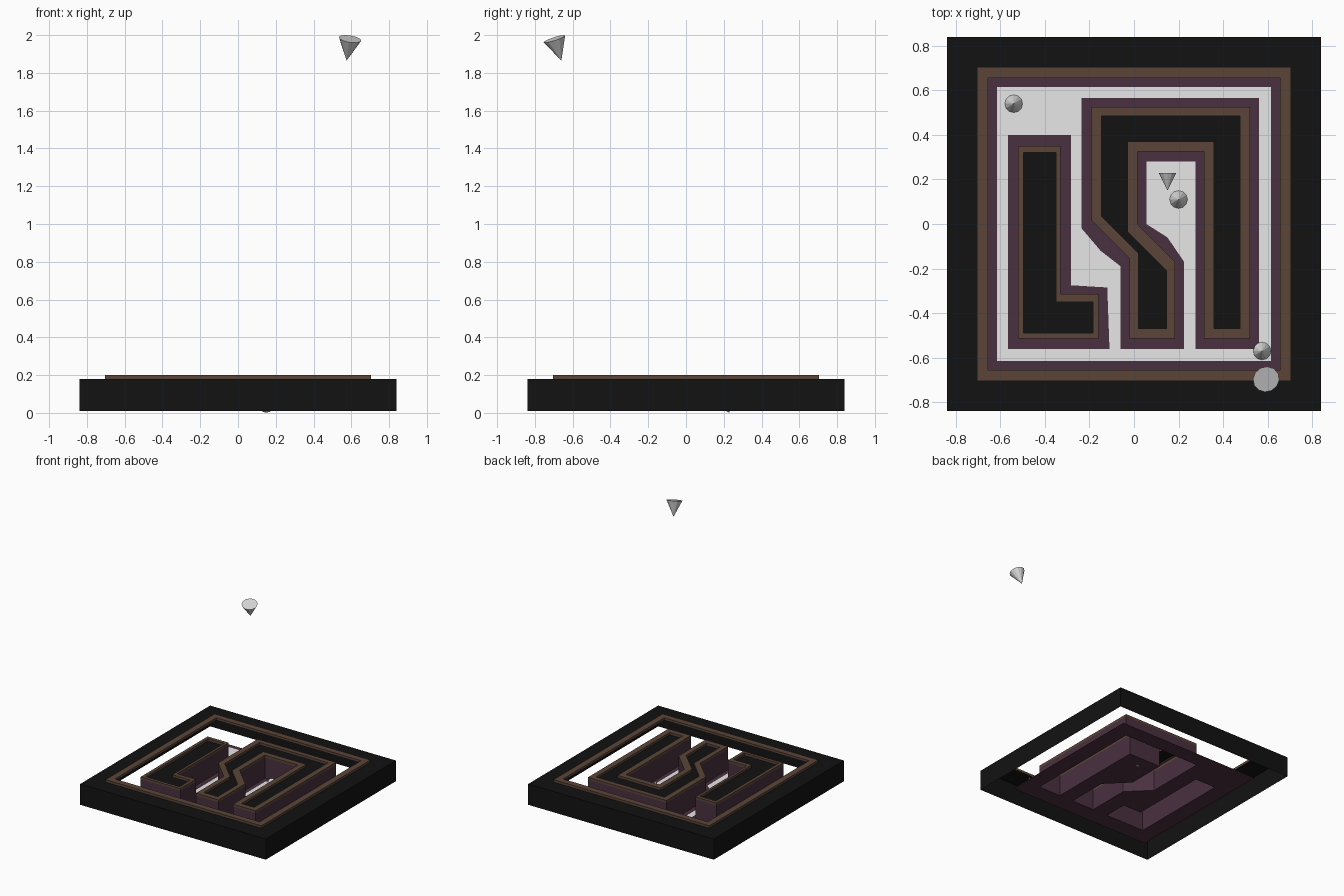
import bpy, bmesh, math
from mathutils import Vector

if "Cube" in bpy.data.objects:
    bpy.data.objects.remove(bpy.data.objects["Cube"])


def material(name, rgb):
    m = bpy.data.materials.new(name)
    m.diffuse_color = (*rgb, 1)
    m.use_nodes = True
    m.node_tree.nodes["Principled BSDF"].inputs["Base Color"].default_value = m.diffuse_color
    return m


BLACK = material("black", (0.006, 0.006, 0.006))
BROWN = material("brown", (0.105, 0.060, 0.040))
PURPLE = material("dark purple", (0.068, 0.030, 0.050))
WHITE = material("white", (1, 1, 1))
GREY = material("light grey", (0.68, 0.68, 0.68))

FLOOR, PATH, TOP, TRIM = 0.01, 0.014, 0.18, 0.20


def finish(name, bm, mat):
    bmesh.ops.recalc_face_normals(bm, faces=bm.faces)
    mesh = bpy.data.meshes.new(name)
    bm.to_mesh(mesh)
    bm.free()
    mesh.materials.append(mat)
    ob = bpy.data.objects.new(name, mesh)
    bpy.context.collection.objects.link(ob)
    return ob


def loop(bm, pts, z):
    return [bm.verts.new((x, y, z)) for x, y in pts]


def bridge(bm, a, b):
    for i in range(len(a)):
        j = (i + 1) % len(a)
        bm.faces.new((a[i], a[j], b[j], b[i]))


def square(r):
    return [(-r, r), (-r, -r), (r, -r), (r, r)]


def strips(name, mat, *rings):
    """Join successive (outline, height) rings with quads."""
    bm = bmesh.new()
    loops = [loop(bm, p, z) for p, z in rings]
    for a, b in zip(loops, loops[1:]):
        bridge(bm, a, b)
    return finish(name, bm, mat)


def sheet(name, mat, z, outer, holes=()):
    """Flat sheet, with holes, facing up."""
    bm = bmesh.new()
    edges = []
    for pts in (outer, *holes):
        vs = loop(bm, pts, z)
        edges += [bm.edges.new((vs[i - 1], vs[i])) for i in range(len(vs))]
    bmesh.ops.triangle_fill(bm, edges=edges, use_beauty=True, normal=(0, 0, 1))
    ob = finish(name, bm, mat)
    if ob.data.polygons[0].normal.z < 0:
        ob.data.flip_normals()
    return ob


# Island outlines: top surface, wall line, and the edge of the white path
small_top = [(-.495, .32), (-.495, -.49), (-.185, -.49), (-.185, -.35), (-.35, -.35), (-.35, .32)]
small_wall = [(-.52, .35), (-.52, -.515), (-.16, -.515), (-.16, -.315), (-.33, -.315), (-.33, .35)]
small_path = [(-.565, .40), (-.565, -.56), (-.11, -.56), (-.12, -.285), (-.282, -.275), (-.282, .40)]

big_top = [(-.145, .485), (-.145, .035), (.02, -.13), (.02, -.47), (.145, -.47), (.145, -.21),
           (-.03, -.035), (-.03, .37), (.36, .37), (.36, -.47), (.475, -.47), (.475, .485)]
big_wall = [(-.19, .525), (-.19, .015), (-.02, -.155), (-.02, -.515), (.185, -.515), (.185, -.17),
            (.015, 0), (.015, .325), (.315, .325), (.315, -.515), (.52, -.515), (.52, .525)]
big_path = [(-.235, .565), (-.235, -.02), (-.15, -.12), (-.06, -.19), (-.06, -.56), (.225, -.56),
            (.225, -.17), (.15, -.06), (.055, 0), (.055, .28), (.275, .28), (.275, -.56),
            (.56, -.56), (.56, .565)]

# Base shell, open underneath, with a raised trim round the opening
strips("base_shell", BLACK, (square(.84), FLOOR), (square(.84), TOP), (square(.655), TOP))
strips("outer_trim", BROWN, (square(.705), TOP), (square(.705), TRIM),
       (square(.655), TRIM), (square(.655), TOP))

# Maze floor and the white path lying on it
sheet("maze_floor", PURPLE, FLOOR, square(.66), (small_wall, big_wall))
sheet("maze_path", WHITE, PATH, square(.615), (small_path, big_path))

# Raised islands, hollow underneath
for name, top, wall in (("small_island", small_top, small_wall), ("big_island", big_top, big_wall)):
    strips(name + "_wall", PURPLE, (wall, FLOOR), (wall, TOP))
    strips(name + "_trim", BROWN, (wall, TOP), (wall, TRIM), (top, TRIM), (top, TOP))
    sheet(name + "_top", BLACK, TOP, top)


# Marker cones
def cone(name, base, tip, radius):
    base, tip = Vector(base), Vector(tip)
    axis = tip - base
    bm = bmesh.new()
    bmesh.ops.create_cone(bm, cap_ends=True, segments=12, radius1=radius, radius2=0, depth=axis.length)
    ob = finish(name, bm, GREY)
    ob.location = (base + tip) / 2
    ob.rotation_euler = axis.to_track_quat('Z', 'Y').to_euler()


cone("high_cone", (.593, -.697, 1.98), (.575, -.66, 1.865), .06)
cone("lying_cone", (.15, .23, .041), (.15, .15, .041), .04)
for i, (x, y) in enumerate(((-.54, .54), (.2, .11), (.575, -.57))):
    cone(f"standing_cone_{i + 1}", (x, y, .02), (x, y, .10), .04)
